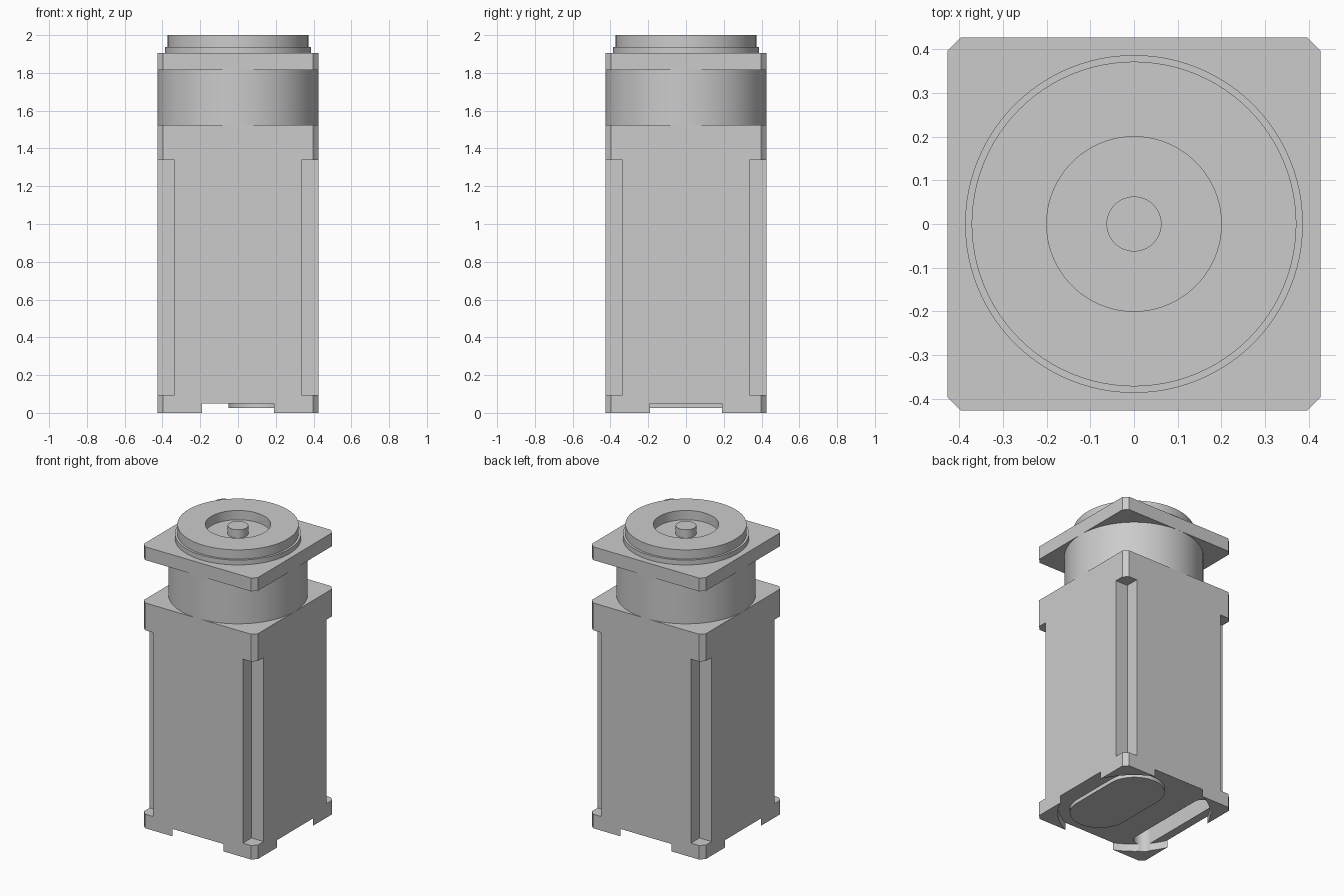
import bpy, bmesh, math

if "Cube" in bpy.data.objects:
    bpy.data.objects.remove(bpy.data.objects["Cube"])

H = 0.427     # half width of the square housing
C = 0.03      # corner chamfer


def finish(name, bm):
    bmesh.ops.recalc_face_normals(bm, faces=bm.faces)
    me = bpy.data.meshes.new(name)
    bm.to_mesh(me)
    bm.free()
    ob = bpy.data.objects.new(name, me)
    bpy.context.collection.objects.link(ob)
    return ob


def prism(name, outline, z0, z1):
    bm = bmesh.new()
    base = bm.faces.new([bm.verts.new((x, y, z0)) for x, y in outline])
    top = bmesh.ops.extrude_face_region(bm, geom=[base])["geom"]
    verts = [g for g in top if isinstance(g, bmesh.types.BMVert)]
    bmesh.ops.translate(bm, verts=verts, vec=(0, 0, z1 - z0))
    return finish(name, bm)


def lathe(name, profile, n=96):
    bm = bmesh.new()
    vs = [bm.verts.new((r, 0, z)) for r, z in profile]
    es = [bm.edges.new(p) for p in zip(vs, vs[1:])]
    bmesh.ops.spin(bm, geom=vs + es, cent=(0, 0, 0), axis=(0, 0, 1),
                   angle=2 * math.pi, steps=n, use_duplicate=False)
    bmesh.ops.remove_doubles(bm, verts=bm.verts, dist=1e-5)
    return finish(name, bm)


def chamfered_square():
    a, b = H, H - C
    return [(b, -a), (a, -b), (a, b), (b, a), (-b, a), (-a, b), (-a, -b), (-b, -a)]


def stadium(cx, half_len, r, n=24):
    # rounded slot outline running along y
    pts = []
    for s, start in ((1, 0), (-1, math.pi)):
        for i in range(n + 1):
            t = start + math.pi * i / n
            pts.append((cx + r * math.cos(t), s * half_len + r * math.sin(t)))
    return pts


def circle(r, n=96):
    return [(r * math.cos(2 * math.pi * i / n), r * math.sin(2 * math.pi * i / n)) for i in range(n)]


def cut(target, cutter):
    mod = target.modifiers.new("cut", 'BOOLEAN')
    mod.operation = 'DIFFERENCE'
    mod.solver = 'EXACT'
    mod.object = cutter
    bpy.context.view_layer.objects.active = target
    bpy.ops.object.modifier_apply(modifier=mod.name)
    bpy.data.objects.remove(cutter, do_unlink=True)


# motor housing with four corner channels
housing = prism("housing", chamfered_square(), 0, 1.525)
i, o = 0.336, 0.6
for sx in (-1, 1):
    for sy in (-1, 1):
        corner = [(sx * i, sy * i), (sx * o, sy * i), (sx * o, sy * o), (sx * i, sy * o)]
        cut(housing, prism("channel_cutter", corner, 0.095, 1.34))

# round recess underneath leaves four corner feet; deep slot beside the pad
cut(housing, prism("base_cutter", circle(0.468), -0.1, 0.05))
cut(housing, prism("slot_cutter", stadium(-0.31, 0.28, 0.06), -0.1, 0.3))

# raised pad on the underside
pad = prism("base_pad", stadium(0.135, 0.165, 0.185), 0.025, 0.05)

# round neck and square flange
neck = lathe("neck", [(H, 1.525), (H, 1.815)])
flange = prism("flange", chamfered_square(), 1.815, 1.905)

# stepped pilot ring with central well and shaft
pilot = lathe("pilot_and_shaft", [
    (0.387, 1.905), (0.387, 1.938), (0.372, 1.938), (0.372, 2.0),
    (0.2, 2.0), (0.2, 1.937), (0.063, 1.937), (0.063, 1.992), (0, 1.992)])

# smooth the round walls, keep edges sharp
bpy.ops.object.select_all(action='DESELECT')
for ob in (housing, pad, neck, flange, pilot):
    ob.select_set(True)
bpy.context.view_layer.objects.active = housing
bpy.ops.object.shade_smooth_by_angle(angle=math.radians(30))
